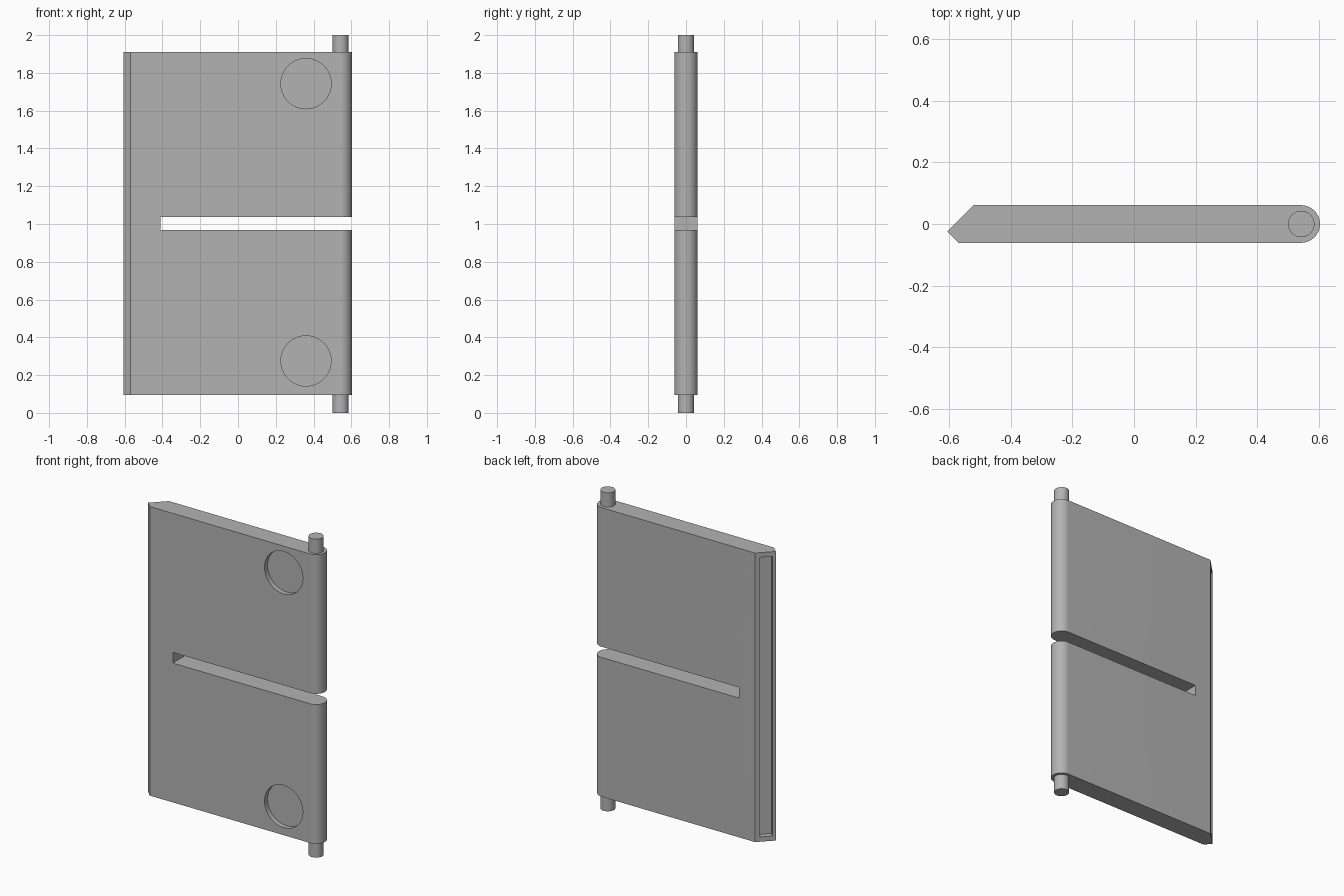
import bpy, bmesh, math
from mathutils import Matrix, Vector

old = bpy.data.objects.get("Cube")
if old:
    bpy.data.objects.remove(old, do_unlink=True)

grey = bpy.data.materials.new("plain grey")
grey.use_nodes = True
colour = (0.45, 0.45, 0.45, 1)
grey.diffuse_color = colour
grey.node_tree.nodes["Principled BSDF"].inputs["Base Color"].default_value = colour

BOTTOM, TOP = 0.095, 1.91
HINGE_X, HALF = 0.543, 0.061


def finish(bm, name):
    bmesh.ops.recalc_face_normals(bm, faces=bm.faces)
    mesh = bpy.data.meshes.new(name)
    bm.to_mesh(mesh)
    bm.free()
    ob = bpy.data.objects.new(name, mesh)
    bpy.context.collection.objects.link(ob)
    mesh.materials.append(grey)
    return ob


def cylinder(name, radius, depth, matrix):
    bm = bmesh.new()
    bmesh.ops.create_cone(bm, cap_ends=True, segments=64, radius1=radius,
                          radius2=radius, depth=depth, matrix=matrix)
    return finish(bm, name)


def box(name, size, centre, turn=0):
    bm = bmesh.new()
    matrix = (Matrix.Translation(centre) @ Matrix.Rotation(turn, 4, 'Z')
              @ Matrix.Diagonal((*size, 1)))
    bmesh.ops.create_cube(bm, size=1, matrix=matrix)
    return finish(bm, name)


def smooth(ob):
    bpy.ops.object.select_all(action='DESELECT')
    ob.select_set(True)
    bpy.context.view_layer.objects.active = ob
    bpy.ops.object.shade_smooth_by_angle(angle=math.radians(30))


# Panel: pointed free edge, rounded hinge edge
profile = [(-0.522, HALF), (-0.607, -0.024), (-0.57, -HALF)]
for i in range(33):
    a = math.pi * (i / 32 - 0.5)
    profile.append((HINGE_X + HALF * math.cos(a), HALF * math.sin(a)))
bm = bmesh.new()
face = bm.faces.new([bm.verts.new((x, y, BOTTOM)) for x, y in profile])
solid = bmesh.ops.extrude_face_region(bm, geom=[face])
bmesh.ops.translate(bm, vec=(0, 0, TOP - BOTTOM),
                    verts=[g for g in solid["geom"] if isinstance(g, bmesh.types.BMVert)])
panel = finish(bm, "panel")

# Cutters: middle slot, edge groove and two round recesses
cutters = [box("slot_cutter", (1.2, 0.4, 0.067), (0.19, 0, 1.003)),
           box("groove_cutter", (0.07, 0.073, TOP - BOTTOM - 0.06),
               (-0.568, 0.0155, (TOP + BOTTOM) / 2), math.radians(-45))]
for z in (0.275, 1.743):
    matrix = Matrix.Translation((0.36, -HALF, z)) @ Matrix.Rotation(math.pi / 2, 4, 'X')
    cutters.append(cylinder("recess_cutter", 0.133, 0.06, matrix))

bpy.context.view_layer.objects.active = panel
for cutter in cutters:
    cut = panel.modifiers.new("cut", 'BOOLEAN')
    cut.operation = 'DIFFERENCE'
    cut.solver = 'EXACT'
    cut.object = cutter
    bpy.ops.object.modifier_apply(modifier=cut.name)
    bpy.data.objects.remove(cutter, do_unlink=True)
smooth(panel)

# Hinge pins at both ends
for name, low, high in (("lower_pin", 0, BOTTOM), ("upper_pin", TOP, 2)):
    centre = Vector((HINGE_X, 0, (low + high) / 2))
    smooth(cylinder(name, 0.043, high - low, Matrix.Translation(centre)))
